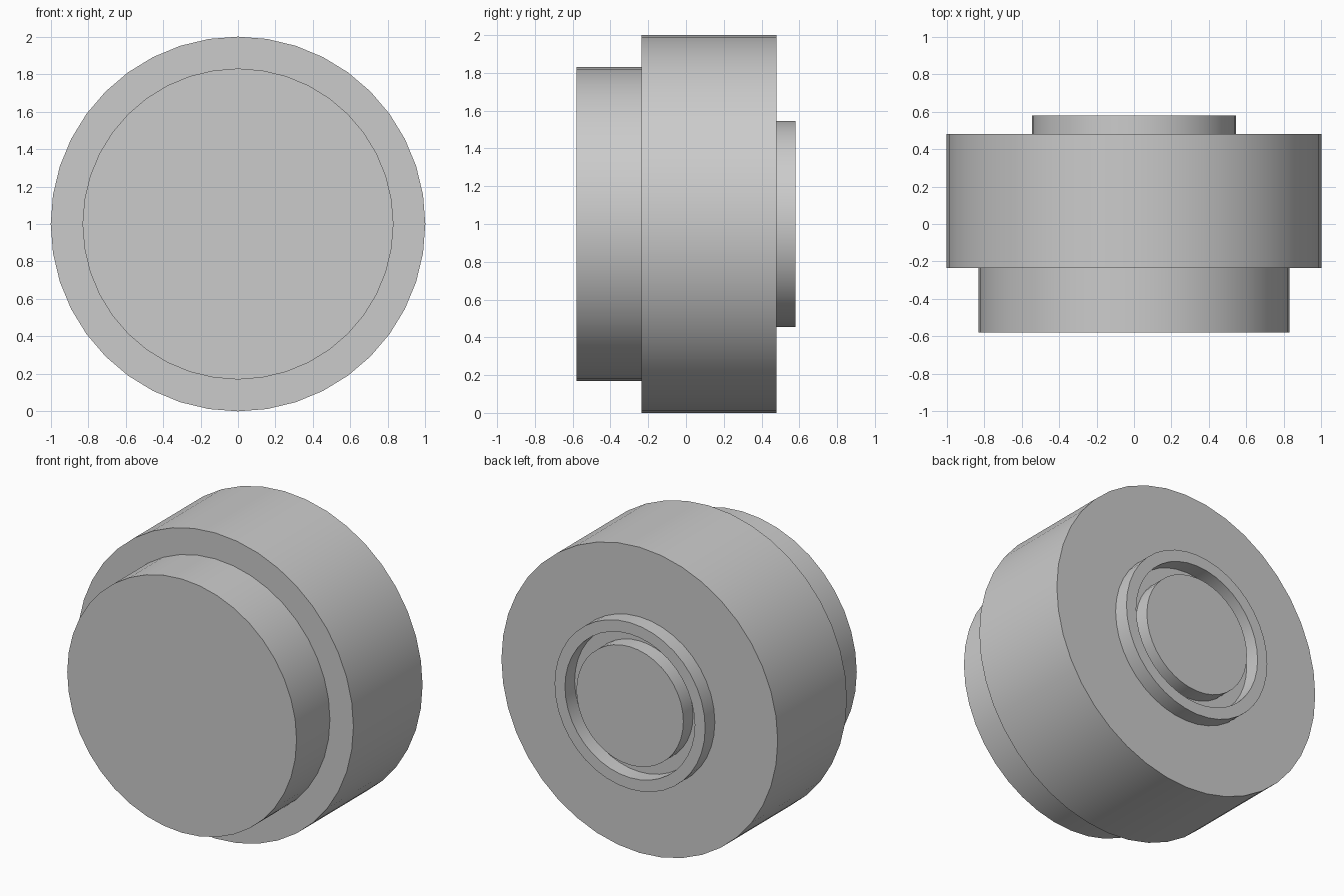
import bpy
import bmesh
from math import cos, sin, tau, radians

SEGMENTS = 40

cube = bpy.data.objects.get("Cube")
if cube:
    bpy.data.objects.remove(cube, do_unlink=True)

grey = bpy.data.materials.new("plain grey")
grey.use_nodes = True
colour = (0.6, 0.6, 0.6, 1)
grey.diffuse_color = colour
grey.node_tree.nodes["Principled BSDF"].inputs["Base Color"].default_value = colour


def turned_part(name, outer, front, back, inner=0):
    """Disc, or ring when inner is given, turned about the y axis."""
    bm = bmesh.new()

    def circle(radius, y):
        angles = [tau * i / SEGMENTS for i in range(SEGMENTS)]
        return [bm.verts.new((radius * cos(a), y, 1 + radius * sin(a))) for a in angles]

    def bridge(a, b):
        for i in range(SEGMENTS):
            j = (i + 1) % SEGMENTS
            bm.faces.new((a[i], a[j], b[j], b[i]))

    loops = [circle(outer, front), circle(outer, back)]
    if inner:
        loops += [circle(inner, back), circle(inner, front)]
        for a, b in zip(loops, loops[1:] + loops[:1]):
            bridge(a, b)
    else:
        bridge(*loops)
        for loop in loops:
            bm.faces.new(loop)
    bmesh.ops.recalc_face_normals(bm, faces=bm.faces)

    mesh = bpy.data.meshes.new(name)
    bm.to_mesh(mesh)
    bm.free()
    mesh.materials.append(grey)
    obj = bpy.data.objects.new(name, mesh)
    bpy.context.collection.objects.link(obj)
    bpy.ops.object.select_all(action="DESELECT")
    obj.select_set(True)
    bpy.context.view_layer.objects.active = obj
    bpy.ops.object.shade_smooth_by_angle(angle=radians(30))


# Front step, wide drum, and the raised rear ring around a flush cap
turned_part("front_disc", 0.83, -0.58, -0.235)
turned_part("main_drum", 1.0, -0.235, 0.48)
turned_part("rear_ring", 0.545, 0.48, 0.58, inner=0.47)
turned_part("rear_cap", 0.387, 0.48, 0.58)
